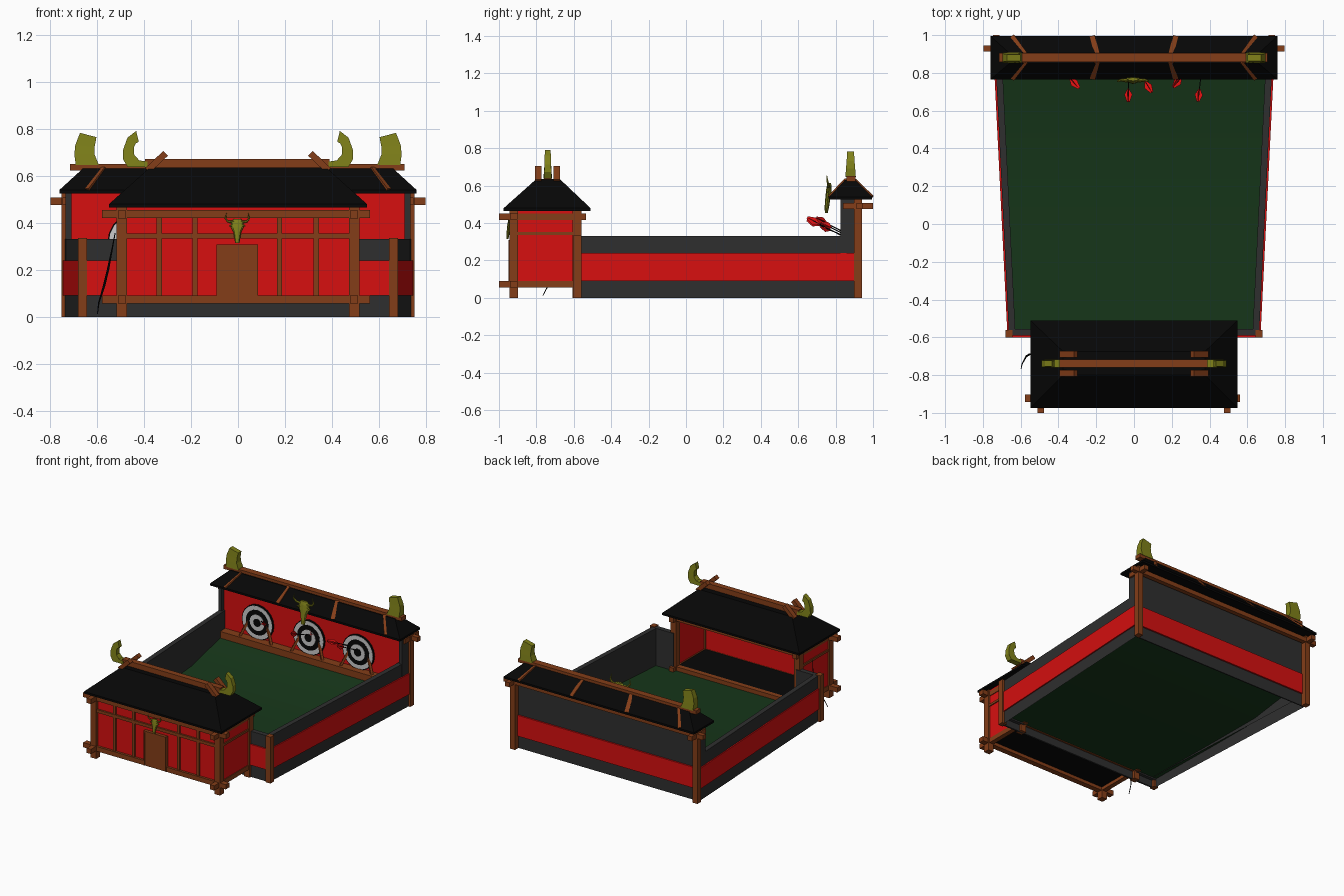
import bpy, bmesh, math
from mathutils import Vector

if "Cube" in bpy.data.objects:
    bpy.data.objects.remove(bpy.data.objects["Cube"])

COL = dict(red=(.68, .005, .005), brown=(.23, .047, .009), black=(.002, .002, .002), grey=(.028, .028, .028),
           green=(.008, .037, .01), bone=(.215, .22, .01), white=(.55, .55, .55))
MAT = {}
for k, c in COL.items():
    MAT[k] = bpy.data.materials.new(k + "_paint")
    MAT[k].diffuse_color = (*c, 1)


def finish(name, bm, mat):
    bmesh.ops.recalc_face_normals(bm, faces=bm.faces)
    me = bpy.data.meshes.new(name)
    bm.to_mesh(me)
    bm.free()
    me.materials.append(MAT[mat])
    ob = bpy.data.objects.new(name, me)
    bpy.context.collection.objects.link(ob)
    return ob


def loft(name, rings, mat, closed=True):
    """Skin equal-length rings and cap the ends; closed=False gives an open sheet."""
    bm = bmesh.new()
    vs = [[bm.verts.new(p) for p in r] for r in rings]
    n = len(vs[0])
    for a, b in zip(vs, vs[1:]):
        for i in range(n if closed else n - 1):
            bm.faces.new((a[i], a[(i + 1) % n], b[(i + 1) % n], b[i]))
    if closed:
        bm.faces.new(vs[0])
        bm.faces.new(vs[-1])
    return finish(name, bm, mat)


def rect(x0, x1, y0, y1, z):
    return [(x0, y0, z), (x1, y0, z), (x1, y1, z), (x0, y1, z)]


def box(name, x0, x1, y0, y1, z0, z1, mat):
    return loft(name, [rect(x0, x1, y0, y1, z0), rect(x0, x1, y0, y1, z1)], mat)


def bar(name, p, q, w, h, mat, w2=None, h2=None, up=(0, 0, 1)):
    """Rectangular stick from p to q, optionally tapered."""
    p, q = Vector(p), Vector(q)
    d = (q - p).normalized()
    s = d.cross(Vector(up)).normalized()
    u = s.cross(d)
    ring = lambda c, a, b: [c + s * i * a / 2 + u * j * b / 2 for i, j in ((-1, -1), (1, -1), (1, 1), (-1, 1))]
    return loft(name, [ring(p, w, h), ring(q, w2 or w, h2 or h)], mat)


def tube(name, pts, radii, mat, n=6):
    """Tapered round rod through points."""
    pts = [Vector(p) for p in pts]
    rings = []
    for i, p in enumerate(pts):
        d = (pts[min(i + 1, len(pts) - 1)] - pts[max(i - 1, 0)]).normalized()
        s = d.cross(Vector((0, 1, .13))).normalized()
        u = s.cross(d)
        rings.append([p + radii[i] * (s * math.cos(t * math.tau / n) + u * math.sin(t * math.tau / n)) for t in range(n)])
    return loft(name, rings, mat)


def roof(name, xe, xt, y0, y1, t0, t1, ze, zt):
    loft(name, [rect(-xe, xe, y0, y1, ze), rect(-xe, xe, y0, y1, ze + .014), rect(-xt, xt, t0, t1, zt)], "black")


def roof_horn(name, stations, y, w0, w1):
    """Curved slab from (outer xz, inner xz) stations, thinner at the tip."""
    rings = []
    for i, (ox, oz, ix, iz) in enumerate(stations):
        w = (w0 + (w1 - w0) * i / (len(stations) - 1)) / 2
        rings.append([(ox, y - w, oz), (ox, y + w, oz), (ix, y + w, iz), (ix, y - w, iz)])
    loft(name, rings, "bone")


def skull(name, x, y, z, s):
    P = lambda a, b, c: (x + a * s, y + b * s, z + c * s)
    rings = []
    for c, w, d, o in ((.045, .018, .006, .003), (.03, .029, .009, .002), (.008, .028, .01, 0),
                       (-.012, .018, .009, -.003), (-.04, .013, .008, -.006), (-.062, .01, .005, -.008)):
        rings.append([P(w * math.cos(t * math.pi / 4), o + d * math.sin(t * math.pi / 4), c) for t in range(8)])
    loft(name + "_head", rings, "bone")
    for m in (-1, 1):
        tube(name + "_horn", [P(m * .016, 0, .032), P(m * .042, 0, .035), P(m * .053, -.003, .048), P(m * .048, -.006, .073)],
             [.006 * s, .005 * s, .004 * s, .001 * s], "bone")
        tube(name + "_cheek", [P(m * .02, -.003, .02), P(m * .037, -.004, .014)], [.007 * s, .002 * s], "bone")


# courtyard: thin-skinned tapering side walls with red bands, corner posts
YF, YB, XF, XB = -.59, .9, .662, .735
for m in (-1, 1):
    def skin(name, profile, mat, ya=YF, yb=YB):
        loft(name, [[(m * (XF + o), ya, z) for o, z in profile], [(m * (XB + o), yb, z) for o, z in profile]], mat, False)
    skin("side_wall_base", ((0, 0), (0, .1)), "grey")
    skin("side_wall_top", ((0, .23), (0, .33), (-.035, .33), (-.035, .06)), "grey")
    skin("side_band", ((0, .09), (.009, .09), (.009, .24), (0, .24)), "red", -.57, .897)
    a, b = sorted((m * .49, m * .66))
    box("front_wall", a, b, YF, YF + .035, .05, .33, "grey")
    box("front_band", a, b, YF - .01, YF, .09, .24, "red")
    box("front_corner_post", m * .662 - .019, m * .662 + .019, -.602, -.56, 0, .335, "brown")
    box("back_corner_post", m * .73 - .02, m * .73 + .02, .897, .94, 0, .525, "brown")
    box("back_beam_end", m * .73 - .017, m * .73 + .017, .84, 1.0, .475, .508, "brown")
    a, b = sorted((m * .708, m * .734))
    box("back_wall_end", a, b, .825, .9, .2, .53, "grey")
box("front_footing", -.66, .66, YF, YF + .012, 0, .06, "grey")

# grass floor rising toward the back
rows = []
for y, z in ((-.582, .06), (0, .075), (.45, .09), (.66, .13), (.895, .17)):
    hw = XF + (XB - XF) * (y - YF) / (YB - YF) - .003
    rows.append([(-hw, y, z), (hw, y, z)])
grass = loft("grass_floor", rows, "green", False)
for f in grass.data.polygons:
    f.use_smooth = True

# back wall
box("back_wall", -.733, .733, .86, .9, .16, .53, "grey")
box("back_wall_base", -.733, .733, .892, .9, 0, .17, "grey")
box("back_wall_band", -.73, .73, .9, .911, .09, .24, "red")
box("back_inner_panel", -.708, .708, .85, .861, .15, .53, "red")
box("back_shelf", -.7, .7, .79, .852, .13, .2, "brown")
box("back_cross_beam", -.797, .797, .912, .945, .475, .508, "brown")

# back roof with ridge, battens and horns
roof("back_roof", .76, .66, .765, .995, .85, .905, .525, .63)
box("back_ridge_beam", -.715, .708, .857, .905, .622, .65, "brown")
for x0, x1 in ((.645, .575), (.22, .195)):
    for m in (-1, 1):
        bar("back_roof_batten", (m * x0, .77, .54), (m * x1, .86, .633), .028, .012, "brown")
        bar("back_roof_batten", (m * x0, .992, .54), (m * x1, .895, .633), .028, .012, "brown")
for m in (-1, 1):
    roof_horn("back_roof_horn", [(m * a, b, m * c, d) for a, b, c, d in
              ((.69, .645, .592, .645), (.696, .69, .61, .69), (.692, .73, .61, .722), (.672, .782, .602, .764))],
              .88, .056, .036)

# gatehouse shell, open toward the yard
box("gate_front_wall", -.495, .495, -.925, -.905, .06, .47, "red")
for m in (-1, 1):
    box("gate_side_wall", m * .495 - .01, m * .495 + .01, -.92, -.58, .06, .47, "red")
box("gate_floor", -.49, .49, -.92, -.58, .08, .088, "black")

# gatehouse timber frame
for m in (-1, 1):
    for y in (-.921, -.583):
        box("gate_post", m * .495 - .022, m * .495 + .022, y - .023, y + .023, 0, .465, "brown")
    for z in (.056, .417):
        box("gate_side_beam", m * .493 - .017, m * .493 + .017, -1.0, -.535, z, z + .034, "brown")
    box("gate_side_rail", m * .505 - .008, m * .505 + .008, -.92, -.58, .337, .353, "brown")
for z in (.056, .419):
    box("gate_front_beam", -.578, .562, -.942, -.902, z, z + .034, "brown")
    box("gate_rear_beam", -.51, .51, -.6, -.566, z, z + .034, "brown")
box("gate_front_rail", -.48, .48, -.938, -.92, .333, .355, "brown")
for x in (-.335, -.183, .177, .333):
    box("gate_front_stud", x - .011, x + .011, -.935, -.92, .08, .43, "brown")
for x in (-.087, .081):
    box("gate_door_jamb", x - .005, x + .005, -.948, -.92, .058, .308, "brown")
box("gate_door_lintel", -.092, .086, -.948, -.92, .298, .308, "brown")
box("gate_door", -.083, .077, -.944, -.92, .06, .3, "brown")
skull("gate_skull", -.003, -.947, .372, .95)

# gatehouse roof with ridge, crossed bars and horns
roof("gate_roof", .549, .375, -.975, -.51, -.8, -.675, .465, .635)
box("gate_ridge_beam", -.395, .39, -.76, -.718, .632, .672, "brown")
for m in (-1, 1):
    for y in (-.791, -.69):
        bar("gate_roof_bar", (m * .385, y, .622), (m * .308, y, .695), .035, .028, "brown")
    roof_horn("gate_roof_horn", [(m * a, b, m * c, d) for a, b, c, d in
              ((.385, .637, .385, .66), (.47, .637, .42, .665), (.49, .672, .442, .69), (.488, .712, .442, .722),
               (.47, .762, .436, .736), (.433, .79, .422, .745))], -.739, .044, .03)

# round targets on the back shelf
for x in (-.43, -.02, .375):
    for i, (r, c) in enumerate(((.125, "black"), (.119, "white"), (.09, "black"), (.058, "white"), (.028, "black"))):
        rings = []
        for y in (.848, .836 - i * .002):
            rings.append([(x + r * math.cos(t * math.tau / 20), y, .318 + r * math.sin(t * math.tau / 20)) for t in range(20)])
        loft("target_ring", rings, c)
    for m in (-1, 1):
        bar("target_leg", (x + m * .125, .815, .195), (x + m * .075, .842, .31), .016, .016, "brown")

# arrows stuck in the targets, with leaf-shaped feathers
for tip, tail in (((-.4, .835, .335), (-.31, .74, .375)), ((-.03, .835, .335), (-.03, .675, .405)),
                  ((.01, .835, .355), (.08, .72, .415)), ((.3, .835, .345), (.225, .745, .39)),
                  ((.36, .835, .33), (.342, .675, .415))):
    a, b = Vector(tip), Vector(tail)
    d = (b - a).normalized()
    bar("arrow_shaft", a, b, .005, .005, "black")
    for up in ((0, 0, 1), (1, 0, .3)):
        bar("arrow_feather", b - d * .045, b - d * .01, .008, .002, "red", .042, .002, up)
        bar("arrow_feather_tip", b - d * .01, b + d * .03, .042, .002, "red", .015, .002, up)
skull("back_skull", -.005, .762, .545, 1.5)

# bow leaning on the gatehouse side
tube("bow", [(-.523, -.7, .355), (-.535, -.685, .29), (-.553, -.69, .2), (-.57, -.7, .13), (-.592, -.74, .06), (-.598, -.765, .012)],
     [.002, .003, .005, .005, .003, .002], "black")

for m in bpy.data.materials:
    if m.users and not m.is_grease_pencil:
        m.use_nodes = True
        m.node_tree.nodes["Principled BSDF"].inputs["Base Color"].default_value = m.diffuse_color
